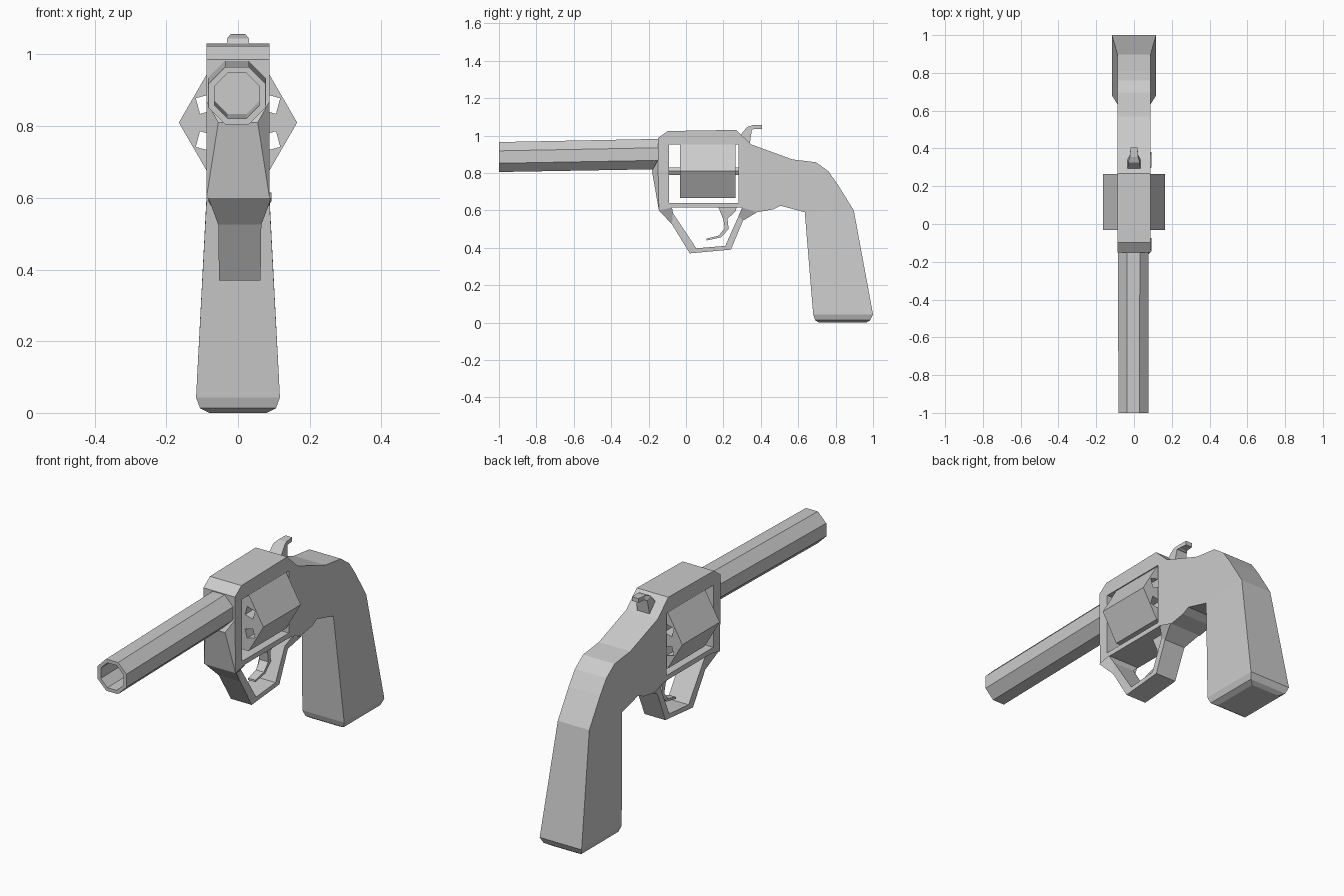
import bpy, bmesh
from math import cos, sin, pi, radians
from mathutils import Vector

if "Cube" in bpy.data.objects:
    bpy.data.objects.remove(bpy.data.objects["Cube"])


def finish(bm, name):
    bmesh.ops.recalc_face_normals(bm, faces=bm.faces[:])
    mesh = bpy.data.meshes.new(name)
    bm.to_mesh(mesh)
    bm.free()
    obj = bpy.data.objects.new(name, mesh)
    bpy.context.collection.objects.link(obj)
    return obj


def loft(name, loops, cap_start=False, cap_end=False):
    """Skin a row of closed loops."""
    bm = bmesh.new()
    rings = [[bm.verts.new(p) for p in lp] for lp in loops]
    n = len(rings[0])
    for a, b in zip(rings, rings[1:]):
        for i in range(n):
            j = (i + 1) % n
            bm.faces.new((a[i], a[j], b[j], b[i]))
    if cap_start:
        bm.faces.new(rings[0])
    if cap_end:
        bm.faces.new(rings[-1])
    return finish(bm, name)


def prism(name, outlines, d0, d1, place, skip=()):
    """Extrude an outline with holes; skip = outer walls left open."""
    bm = bmesh.new()
    sides = []
    for d in (d0, d1):
        rings = [[bm.verts.new(place(u, v, d)) for u, v in o] for o in outlines]
        edges = [bm.edges.new((r[i - 1], r[i])) for r in rings for i in range(len(r))]
        axis = Vector(place(0, 0, 1)) - Vector(place(0, 0, 0))
        bmesh.ops.triangle_fill(bm, edges=edges, use_beauty=True, normal=axis)
        sides.append(rings)
    for k, (a, b) in enumerate(zip(*sides)):
        for i in range(len(a)):
            if k == 0 and i in skip:
                continue
            j = (i + 1) % len(a)
            bm.faces.new((a[i], a[j], b[j], b[i]))
    return finish(bm, name)


def strap(name, sections, cx=0, caps=(False, False)):
    """Bar of rectangular sections: (y, z) one side, (y, z) other side, half width."""
    loops = [[(cx - w, *a), (cx + w, *a), (cx + w, *b), (cx - w, *b)]
             for a, b, w in sections]
    return loft(name, loops, *caps)


def ngon(cx, cz, r, n, turn):
    return [(cx + r * cos(turn + 2 * pi * i / n), cz + r * sin(turn + 2 * pi * i / n))
            for i in range(n)]


def side(u, v, d):
    return (d, u, v)


def front(u, v, d):
    return (u, d, v)


W = 0.088

# Frame with cylinder window
outline = [(-0.15, 0.87), (-0.145, 0.60), (-0.075, 0.615), (0.30, 0.615), (0.38, 0.59),
           (0.465, 0.605), (0.505, 0.625), (0.635, 0.59), (0.897, 0.60), (0.81, 0.74),
           (0.76, 0.81), (0.695, 0.857), (0.57, 0.872), (0.35, 0.952), (0.267, 1.03),
           (-0.098, 1.024), (-0.15, 0.986)]
window = [(-0.092, 0.64), (0.28, 0.64), (0.28, 0.953), (-0.092, 0.953)]
prism("frame", [outline, window], -W, W, side, skip=(0, 1, 3, 7))

# Wedge under the barrel at the front of the frame
bm = bmesh.new()
t, m, b = [[bm.verts.new((s * w, y, z)) for s in (-1, 1)]
           for w, y, z in ((W, -0.15, 0.87), (0.055, -0.182, 0.81), (W, -0.145, 0.60))]
for f in ((t[0], t[1], m[1], m[0]), (m[0], m[1], b[1], b[0]),
          (t[0], m[0], b[0]), (t[1], b[1], m[1])):
    bm.faces.new(f)
finish(bm, "frame_front_wedge")

# Grip, flaring towards its chamfered butt
strap("grip", [((0.635, 0.59), (0.897, 0.60), W),
               ((0.68, 0.043), (1.0, 0.043), 0.117),
               ((0.69, 0.013), (0.985, 0.013), 0.106),
               ((0.71, 0.0), (0.965, 0.0), 0.08)], caps=(False, True))

# Trigger guard
strap("trigger_guard", [((-0.145, 0.60), (-0.075, 0.615), W),
                        ((-0.075, 0.525), (-0.07, 0.585), 0.06),
                        ((0.02, 0.37), (0.055, 0.397), 0.058),
                        ((0.24, 0.39), (0.21, 0.41), 0.058),
                        ((0.305, 0.545), (0.28, 0.567), 0.06),
                        ((0.38, 0.59), (0.30, 0.615), W)], cx=0.005)

# Trigger
strap("trigger", [((0.17, 0.62), (0.27, 0.617), 0.03),
                  ((0.18, 0.60), (0.265, 0.595), 0.03),
                  ((0.20, 0.55), (0.222, 0.555), 0.026),
                  ((0.207, 0.505), (0.228, 0.50), 0.024),
                  ((0.175, 0.465), (0.187, 0.455), 0.022),
                  ((0.11, 0.449), (0.11, 0.439), 0.02)], caps=(False, True))

# Hammer
strap("hammer", [((0.28, 0.99), (0.34, 0.95), 0.036),
                 ((0.326, 1.045), (0.352, 1.03), 0.03),
                 ((0.355, 1.055), (0.365, 1.036), 0.022),
                 ((0.405, 1.057), (0.405, 1.036), 0.018)], caps=(False, True))

# Octagonal barrel, rising slightly to the rear, with a deep bore
def octagon(y, z, flat):
    return [front(u, v, y) for u, v in ngon(-0.003, z, flat / cos(pi / 8), 8, pi / 8)]

loft("barrel", [octagon(-0.145, 0.901, 0.081), octagon(-1.0, 0.885, 0.08),
                octagon(-1.0, 0.885, 0.063), octagon(-0.17, 0.897, 0.063)], cap_end=True)

# Six-sided cylinder with six chambers
chambers = [ngon(0.104 * cos(a), 0.81 + 0.104 * sin(a), 0.032, 4, a)
            for a in (radians(30 + 60 * i) for i in range(6))]
prism("cylinder", [ngon(0, 0.81, 0.165, 6, 0)] + chambers, -0.033, 0.265, front)

# Axle pin of the cylinder
prism("cylinder_pin", [ngon(0, 0.81, 0.023, 6, 0)], -0.1, 0.285, front)
